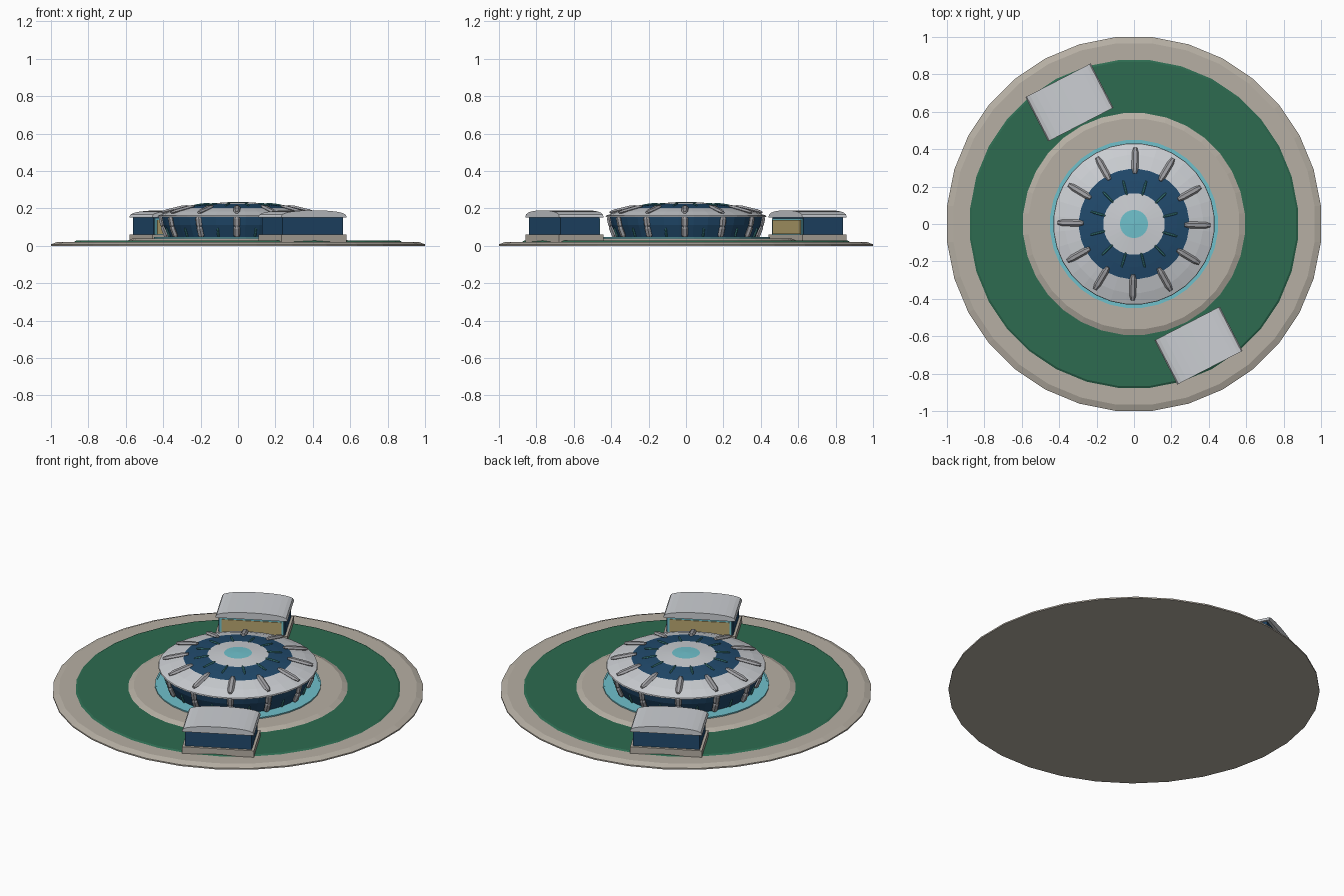
import bpy, bmesh, math
from mathutils import Matrix, Vector

if "Cube" in bpy.data.objects:
    bpy.data.objects.remove(bpy.data.objects["Cube"], do_unlink=True)


def material(name, r, g, b):
    m = bpy.data.materials.new(name)
    m.use_nodes = True
    m.diffuse_color = (r, g, b, 1)
    bsdf = m.node_tree.nodes["Principled BSDF"]
    bsdf.inputs["Base Color"].default_value = (r, g, b, 1)
    bsdf.inputs["Roughness"].default_value = 0.8
    return m


STONE = material("warm stone", 0.47, 0.43, 0.37)
GRASS = material("lawn green", 0.026, 0.145, 0.08)
WATER = material("pale cyan", 0.16, 0.53, 0.6)
NAVY = material("navy glass", 0.015, 0.068, 0.15)
ROOF = material("light grey", 0.6, 0.62, 0.65)
METAL = material("mid grey", 0.36, 0.36, 0.38)
TEAL = material("teal", 0.05, 0.24, 0.25)
TAN = material("tan", 0.48, 0.38, 0.16)


def finish(name, bm, mats, matrix=None):
    bmesh.ops.recalc_face_normals(bm, faces=bm.faces)
    if matrix:
        bm.transform(matrix)
    mesh = bpy.data.meshes.new(name)
    bm.to_mesh(mesh)
    bm.free()
    for m in mats:
        mesh.materials.append(m)
    ob = bpy.data.objects.new(name, mesh)
    bpy.context.collection.objects.link(ob)
    return ob


def lathe(name, profile, mats, bands=None, sides=32):
    """Spin (radius, height) points about z; bands gives a slot per step."""
    bm = bmesh.new()
    rings = []
    for r, z in profile:
        if r == 0:
            rings.append([bm.verts.new((0, 0, z))] * sides)
            continue
        angles = [(i + 0.5) * math.tau / sides for i in range(sides)]
        rings.append([bm.verts.new((r * math.cos(a), r * math.sin(a), z)) for a in angles])
    for k in range(len(rings) - 1):
        for i in range(sides):
            j = (i + 1) % sides
            quad = [rings[k][i], rings[k][j], rings[k + 1][j], rings[k + 1][i]]
            face = bm.faces.new(list(dict.fromkeys(quad)))
            face.material_index = bands[k] if bands else 0
    return finish(name, bm, mats)


def box(name, centre, size, mat, matrix):
    bm = bmesh.new()
    bmesh.ops.create_cube(bm, size=1)
    bm.transform(Matrix.Translation(centre) @ Matrix.Diagonal((*size, 1)))
    return finish(name, bm, [mat], matrix)


def strut(name, start, end, width, depth, mat, angle):
    """Six-sided tapered bar between two (radius, height) points."""
    a, b = Vector((start[0], 0, start[1])), Vector((end[0], 0, end[1]))
    along = (b - a).normalized()
    side = Vector((0, 1, 0))
    up = along.cross(side)
    bm = bmesh.new()
    rings = []
    for t, s in ((0, 0.55), (0.2, 1), (0.8, 1), (1, 0.55)):
        ring = []
        for i in range(6):
            p = i * math.tau / 6
            offset = side * math.cos(p) * width / 2 + up * math.sin(p) * depth / 2
            ring.append(bm.verts.new(a.lerp(b, t) + offset * s))
        rings.append(ring)
    for lower, upper in zip(rings, rings[1:]):
        for i in range(6):
            bm.faces.new((lower[i], lower[(i + 1) % 6], upper[(i + 1) % 6], upper[i]))
    bm.faces.new(rings[0])
    bm.faces.new(rings[-1])
    return finish(name, bm, [mat], Matrix.Rotation(angle, 4, "Z"))


# Grounds: paved disc, lawn ring, raised plaza and shallow pool
lathe("paved_disc", [(0, 0), (1.004, 0), (1.004, 0.008), (0.97, 0.021), (0, 0.021)], [STONE])
lathe("lawn", [(0.882, 0.02), (0.87, 0.027), (0.5, 0.027)], [GRASS])
lathe("plaza", [(0.595, 0.02), (0.595, 0.027), (0.565, 0.04), (0, 0.04)], [STONE])
lathe("pool", [(0.45, 0.04), (0.45, 0.047), (0.441, 0.047), (0.441, 0.044), (0, 0.044)],
      [WATER, TEAL], [0, 0, 1, 0])

# Main hall: outward leaning glass wall under a banded shallow dome
lathe("hall_wall", [(0.37, 0.043), (0.4, 0.11), (0.41, 0.16)], [NAVY])
lathe("hall_roof",
      [(0.40, 0.156), (0.432, 0.154), (0.43, 0.161), (0.37, 0.183), (0.295, 0.203),
       (0.23, 0.215), (0.165, 0.224), (0.075, 0.232), (0, 0.235)],
      [ROOF, NAVY, WATER], [0, 0, 0, 0, 1, 1, 0, 2])

# Twelve bays of columns, roof ribs and slim fins
for i in range(12):
    a = math.radians(30 * i - 1)
    mid = a + math.radians(15)
    strut("lower_column", (0.378, 0.044), (0.405, 0.108), 0.036, 0.03, METAL, a)
    strut("upper_column", (0.402, 0.1), (0.414, 0.158), 0.036, 0.026, METAL, a)
    strut("roof_rib", (0.27, 0.212), (0.408, 0.178), 0.036, 0.024, METAL, a)
    strut("roof_fin", (0.16, 0.226), (0.24, 0.216), 0.012, 0.012, TEAL, mid)
    strut("window_fin", (0.376, 0.044), (0.396, 0.095), 0.012, 0.012, TEAL, mid)


def arched_roof(matrix, width, depth):
    bm = bmesh.new()
    points = [(-width / 2, 0.15)]
    for i in range(13):
        t = math.pi * (1 - i / 12)
        points.append((width / 2 * math.cos(t), 0.157 + 0.033 * math.sin(t) ** 0.8))
    points.append((width / 2, 0.15))
    cap = bm.faces.new([bm.verts.new((x, -depth / 2, z)) for x, z in points])
    ext = bmesh.ops.extrude_face_region(bm, geom=[cap])
    verts = [v for v in ext["geom"] if isinstance(v, bmesh.types.BMVert)]
    bmesh.ops.translate(bm, verts=verts, vec=(0, depth, 0))
    return finish("pavilion_roof", bm, [ROOF], matrix)


# Two pavilions on opposite sides, open fronts facing the hall
for turn in (0, math.pi):
    m = (Matrix.Rotation(turn, 4, "Z") @ Matrix.Translation((0.345, -0.65, 0))
         @ Matrix.Rotation(math.radians(27.3), 4, "Z"))
    box("pavilion_plinth", (0, 0, 0.04), (0.392, 0.266, 0.04), STONE, m)
    box("pavilion_walls", (0, 0, 0.105), (0.364, 0.236, 0.095), NAVY, m)
    box("pavilion_frame", (0, 0.12, 0.104), (0.35, 0.008, 0.085), WATER, m)
    box("pavilion_panel", (0, 0.124, 0.101), (0.325, 0.008, 0.076), TAN, m)
    arched_roof(m, 0.392, 0.266)
